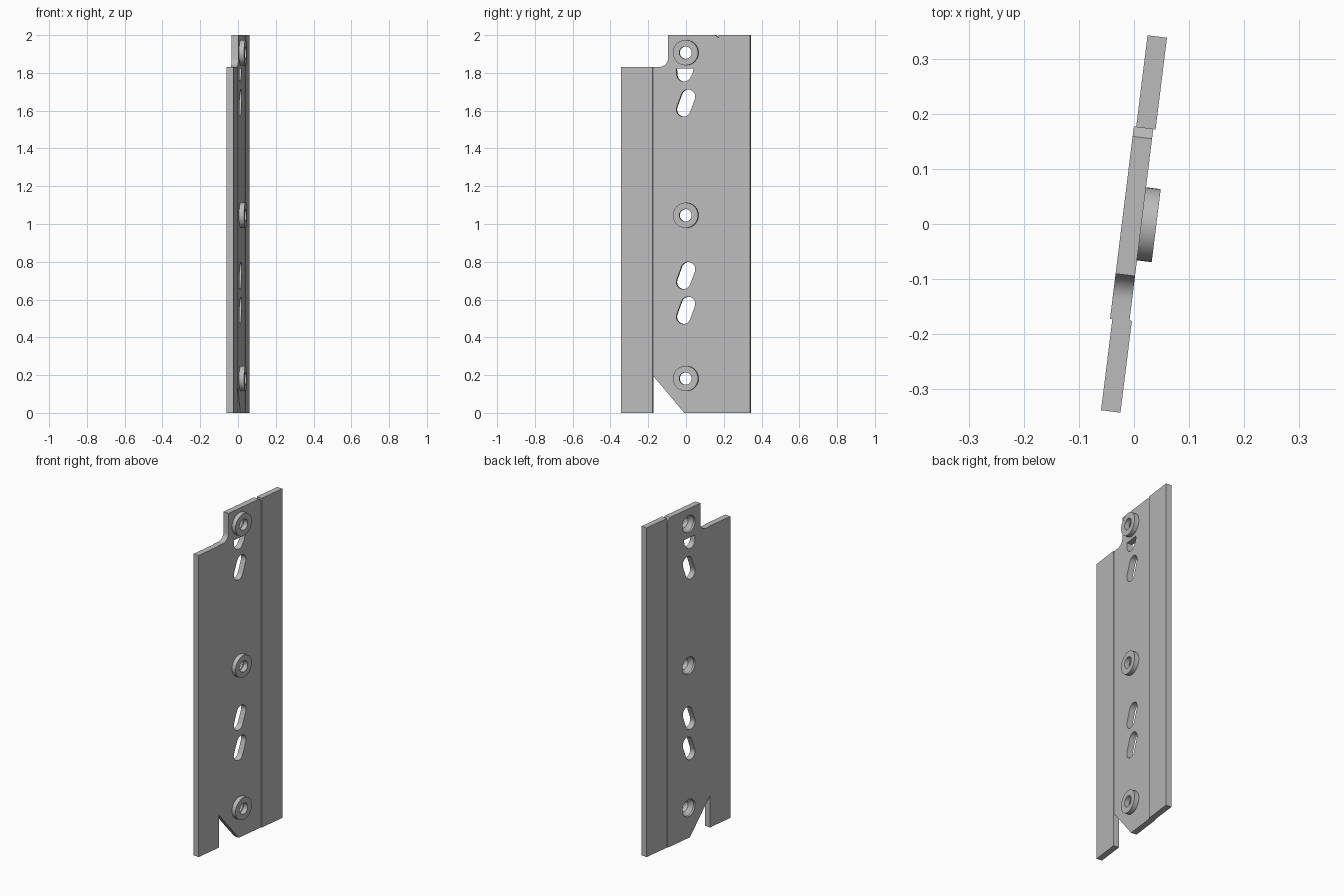
import bpy, bmesh, math

if "Cube" in bpy.data.objects:
    bpy.data.objects.remove(bpy.data.objects["Cube"])

TILT = math.radians(-7.07)
HALF = 0.0178          # half plate thickness
SHIFT = -0.0043        # centre panel sits slightly behind the side strips

steel = bpy.data.materials.new("light grey")
steel.diffuse_color = (0.5, 0.5, 0.5, 1)
steel.use_nodes = True
steel.node_tree.nodes["Principled BSDF"].inputs["Base Color"].default_value = steel.diffuse_color


def loft(name, rings):
    """Closed solid through rings of (x, [(y, z), ...])."""
    bm = bmesh.new()
    loops = [[bm.verts.new((x, y, z)) for y, z in pts] for x, pts in rings]
    n = len(loops[0])
    bm.faces.new(loops[0])
    bm.faces.new(loops[-1])
    for a, b in zip(loops, loops[1:]):
        for i in range(n):
            j = (i + 1) % n
            bm.faces.new((a[i], a[j], b[j], b[i]))
    bmesh.ops.recalc_face_normals(bm, faces=bm.faces)
    me = bpy.data.meshes.new(name)
    bm.to_mesh(me)
    bm.free()
    ob = bpy.data.objects.new(name, me)
    bpy.context.collection.objects.link(ob)
    me.materials.append(steel)
    return ob


def arc(cy, cz, r, a0, a1, n):
    return [(cy + r * math.cos(math.radians(a0 + (a1 - a0) * i / n)),
             cz + r * math.sin(math.radians(a0 + (a1 - a0) * i / n)))
            for i in range(n + 1)]


def circle(z, r, n=40):
    return arc(0.002, z, r, 0, 360, n)[:-1]


def rect(y0, y1, z0, z1):
    return [(y0, z0), (y1, z0), (y1, z1), (y0, z1)]


def combine(target, others, operation):
    bpy.context.view_layer.objects.active = target
    for ob in others:
        m = target.modifiers.new("combine", 'BOOLEAN')
        m.operation, m.solver, m.object = operation, 'EXACT', ob
        bpy.ops.object.modifier_apply(modifier=m.name)
        bpy.data.objects.remove(ob)


# centre panel: filleted step at the top, angled notch at the bottom
outline = [(-0.008, 0), (0.1765, 0), (0.1765, 1.984), (0.158, 2.0), (-0.094, 2.0)]
outline += arc(-0.139, 1.877, 0.045, 0, -90, 10)
outline += [(-0.1765, 1.832), (-0.1765, 0.2)]
plate = loft("mounting_plate", [(SHIFT - HALF, outline), (SHIFT + HALF, outline)])

# side strips and round bosses
strips = [loft("strip", [(-HALF, p), (HALF, p)])
          for p in (rect(-0.344, -0.1755, 0, 1.832), rect(0.1755, 0.344, 0, 2.0))]
HOLES = (1.907, 1.046, 0.182)
FRONT = SHIFT + HALF + 0.027
bosses = [loft("boss", [(0.0, circle(z, 0.067)), (FRONT, circle(z, 0.067))])
          for z in HOLES]
combine(plate, strips + bosses, 'UNION')

# screw holes, widening toward the back
BACK = SHIFT - HALF
cutters = [loft("screw_hole", [(BACK - 0.01, circle(z, 0.052)), (BACK + 0.012, circle(z, 0.052)),
                               (BACK + 0.034, circle(z, 0.033)), (FRONT + 0.01, circle(z, 0.033))])
           for z in HOLES]


# slanted slots, the uppermost one trimmed flat below the boss
def slot(zc, top=9.0):
    pts = arc(0.013, zc + 0.034, 0.038, -22, 158, 14) + arc(-0.012, zc - 0.034, 0.038, 158, 338, 14)
    return [(y, min(z, top)) for y, z in pts]


for zc in (1.64, 0.727, 0.543):
    cutters.append(loft("slot", [(-0.1, slot(zc)), (0.1, slot(zc))]))
half = [(-0.050, 1.822), (0.042, 1.822), (0.036, 1.793)] + arc(-0.010, 1.792, 0.038, -25, -180, 12)
cutters.append(loft("trimmed_slot", [(-0.1, half), (0.1, half)]))
combine(plate, cutters, 'DIFFERENCE')

# smooth the round walls, keep edges sharp, and turn the plate
plate.select_set(True)
bpy.ops.object.shade_smooth_by_angle(angle=math.radians(25))
plate.rotation_euler.z = TILT
